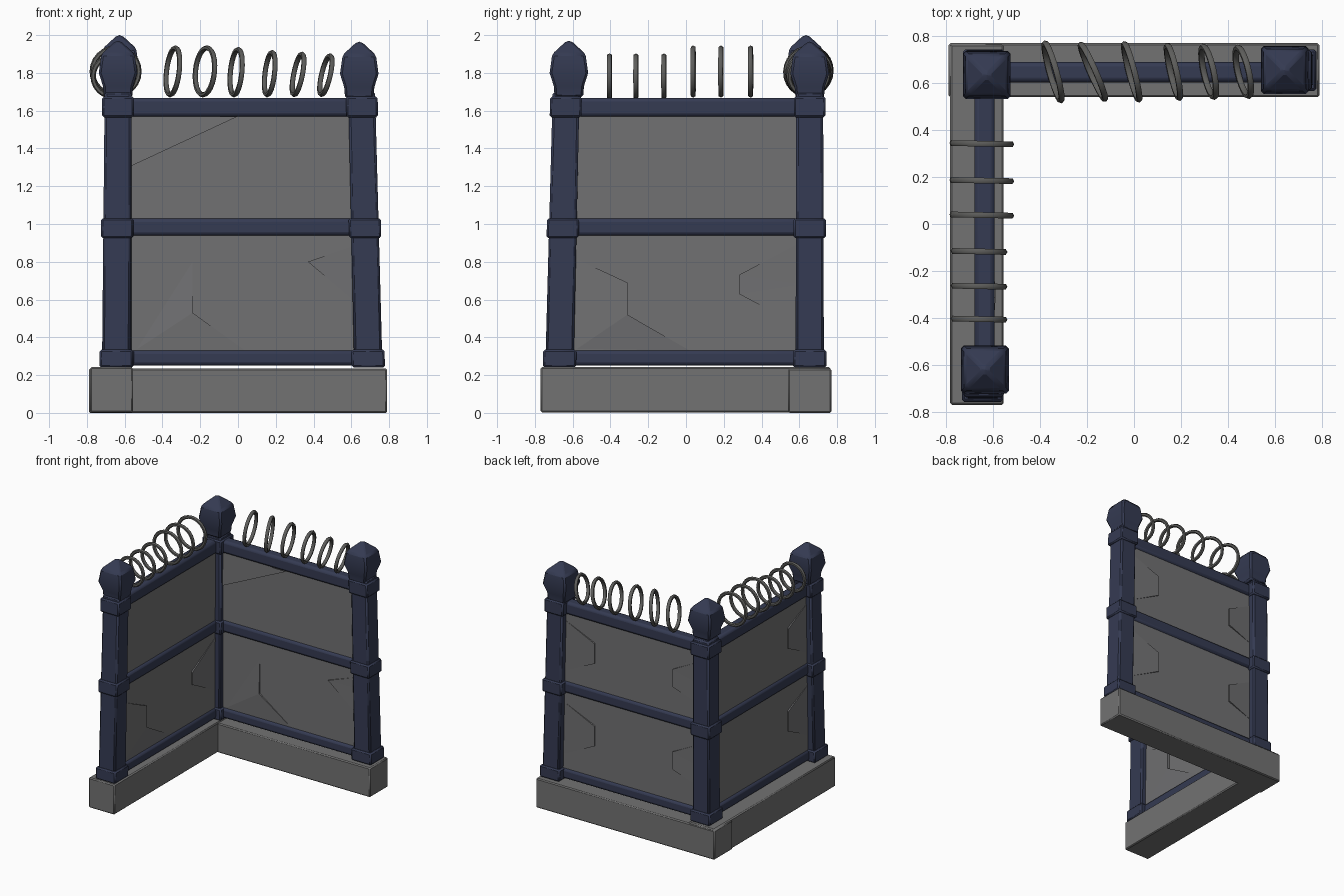
import bpy, bmesh, math
from mathutils import Vector

if "Cube" in bpy.data.objects:
    bpy.data.objects.remove(bpy.data.objects["Cube"], do_unlink=True)


def material(name, rgb):
    m = bpy.data.materials.new(name)
    m.use_nodes = True
    m.diffuse_color = (*rgb, 1)
    m.node_tree.nodes["Principled BSDF"].inputs["Base Color"].default_value = (*rgb, 1)
    return m


BLUE = material("navy_metal", (0.035, 0.043, 0.085))
STONE = material("base_stone", (0.17, 0.17, 0.17))
PANEL = material("panel_grey", (0.165, 0.165, 0.17))
WIRE = material("wire_grey", (0.11, 0.11, 0.105))


def finish(bm, name, mat, bevel=0, segments=1, smooth=True):
    bmesh.ops.recalc_face_normals(bm, faces=bm.faces)
    me = bpy.data.meshes.new(name)
    bm.to_mesh(me)
    bm.free()
    me.materials.append(mat)
    ob = bpy.data.objects.new(name, me)
    bpy.context.collection.objects.link(ob)
    if bevel:
        mod = ob.modifiers.new("soft_edges", "BEVEL")
        mod.width, mod.segments, mod.limit_method = bevel, segments, "ANGLE"
    if smooth:
        bpy.ops.object.select_all(action="DESELECT")
        ob.select_set(True)
        bpy.context.view_layer.objects.active = ob
        bpy.ops.object.shade_smooth_by_angle(angle=math.radians(35))
    return ob


def square_loft(name, sections, mat, bevel=0.012, segments=1):
    """Stack of rectangles, each (x, y, z, half x, half y)."""
    bm = bmesh.new()
    rings = []
    for x, y, z, hx, hy in sections:
        rings.append([bm.verts.new((x + sx * hx, y + sy * hy, z))
                      for sx, sy in ((-1, -1), (1, -1), (1, 1), (-1, 1))])
    for a, b in zip(rings, rings[1:]):
        for i in range(4):
            j = (i + 1) % 4
            bm.faces.new((a[i], a[j], b[j], b[i]))
    bm.faces.new(rings[0])
    bm.faces.new(rings[-1])
    return finish(bm, name, mat, bevel, segments)


def box(name, lo, hi, mat, bevel=0.008, segments=1):
    cx, cy = (lo[0] + hi[0]) / 2, (lo[1] + hi[1]) / 2
    hx, hy = (hi[0] - lo[0]) / 2, (hi[1] - lo[1]) / 2
    return square_loft(name, [(cx, cy, z, hx, hy) for z in (lo[2], hi[2])], mat, bevel, segments)


# Stone footing in an L
box("back_base", (-0.79, 0.54, 0), (0.79, 0.77, 0.235), STONE)
box("side_base", (-0.783, -0.77, 0.002), (-0.555, 0.765, 0.242), STONE)


# Posts leaning towards the corner, with collars and faceted caps
def post(name, bottom, top, cap, cap_top):
    def at(z):
        t = (z - 0.24) / 1.44
        return [b + (e - b) * t for b, e in zip(bottom, top)]
    square_loft(name + "_post", [(*at(z), z, h, h) for z, h in ((0.24, 0.075), (1.7, 0.071))], BLUE)
    for label, lo, hi, half in (("lower", 0.24, 0.335, 0.088),
                                ("middle", 0.925, 1.03, 0.085),
                                ("upper", 1.565, 1.675, 0.084)):
        square_loft(f"{name}_{label}_collar",
                    [(*at(z), z, half, half) for z in (lo, hi)], BLUE, 0.01)
    profile = ((-0.3, 0.075), (-0.24, 0.08), (-0.17, 0.102), (-0.07, 0.088), (0, 0.012))
    square_loft(name + "_cap", [(*cap, cap_top + dz, h, h) for dz, h in profile], BLUE, 0.02)


post("corner", (-0.64, 0.655), (-0.635, 0.655), (-0.627, 0.635), 2.0)
post("right_end", (0.69, 0.655), (0.655, 0.655), (0.642, 0.655), 1.965)
post("front_end", (-0.645, -0.67), (-0.635, -0.635), (-0.635, -0.62), 1.97)

# Rails along both walls
for label, lo, hi in (("lower", 0.25, 0.332), ("middle", 0.938, 1.03), ("upper", 1.568, 1.668)):
    box(f"back_{label}_rail", (-0.6, 0.603, lo), (0.65, 0.69, hi), BLUE, 0.02, 2)
    box(f"side_{label}_rail", (-0.68, -0.62, lo), (-0.593, 0.62, hi), BLUE, 0.02, 2)

# Wall panels, side edge following the leaning end posts
WALL = 0.028


def back_point(u, z, off):
    return Vector((u, 0.647 - off, z))


def side_point(u, z, off):
    return Vector((-0.637 + off, u, z))


def slab(name, place, near, far_low, far_high):
    bm = bmesh.new()
    corners = ((near, 0.29), (far_low, 0.29), (far_high, 1.62), (near, 1.62))
    faces = [[bm.verts.new(place(u, z, s * WALL)) for u, z in corners] for s in (-1, 1)]
    for f in faces:
        bm.faces.new(f)
    for i in range(4):
        j = (i + 1) % 4
        bm.faces.new((faces[0][i], faces[0][j], faces[1][j], faces[1][i]))
    finish(bm, name, PANEL, smooth=False)


slab("back_panel", back_point, -0.62, 0.68, 0.64)
slab("side_panel", side_point, 0.63, -0.66, -0.63)


# Cracks: shallow wedges, raised along the crack and fading into the panel
def chip(name, place, side, crack, border, rise=0.012):
    bm = bmesh.new()
    top = [bm.verts.new(place(u, z, side * (WALL + rise * (0 < i < len(crack) - 1 or len(crack) == 2))))
           for i, (u, z) in enumerate(crack)]
    foot = [bm.verts.new(place(u, z, side * (WALL - 0.004))) for u, z in crack]
    edge = bm.verts.new(place(*border, side * (WALL - 0.001)))
    for i in range(len(crack) - 1):
        bm.faces.new((edge, top[i], top[i + 1]))
        bm.faces.new((top[i], foot[i], foot[i + 1], top[i + 1]))
    finish(bm, name, PANEL, smooth=False)


chip("back_upper_crack", back_point, 1, [(-0.58, 1.3), (0.0, 1.57)], (-0.58, 1.57))
chip("back_lower_crack", back_point, 1, [(-0.24, 0.8), (-0.24, 0.53), (0.05, 0.32)], (-0.56, 0.32))
chip("back_edge_crack", back_point, 1, [(0.63, 0.89), (0.37, 0.8), (0.63, 0.58)], (0.63, 0.8))
chip("side_lower_crack", side_point, 1,
     [(-0.59, 0.82), (-0.31, 0.69), (-0.31, 0.52), (0.02, 0.33)], (-0.59, 0.33), 0.02)
chip("side_edge_crack", side_point, 1,
     [(0.6, 0.9), (0.28, 0.73), (0.28, 0.63), (0.6, 0.46)], (0.6, 0.68))
for i, z in enumerate((0.66, 1.32)):
    for label, place, s in (("back", back_point, 1), ("side", side_point, -1)):
        chip(f"{label}_outer_crack_{i}", place, -1,
             [(s * 0.61, z + 0.2), (s * 0.33, z + 0.08), (s * 0.33, z - 0.08), (s * 0.61, z - 0.22)],
             (s * 0.61, z))
    chip(f"back_outer_corner_crack_{i}", back_point, -1,
         [(-0.58, z + 0.17), (-0.36, z + 0.06), (-0.36, z - 0.08), (-0.58, z - 0.16)], (-0.58, z))


# Wire loops over both walls
def loop(name, centre, radius, axis):
    bpy.ops.mesh.primitive_torus_add(major_segments=24, minor_segments=6,
                                     major_radius=radius - 0.013, minor_radius=0.014)
    ob = bpy.context.object
    ob.name = name
    ob.location = centre
    ob.rotation_euler = Vector(axis).to_track_quat("Z", "Y").to_euler()
    ob.data.materials.append(WIRE)
    bpy.ops.object.shade_smooth_by_angle(angle=math.radians(60))


back_loops = ((-0.345, 0.138, 0.28, -0.12), (-0.175, 0.138, 0.44, -0.1), (-0.01, 0.134, 0.26, -0.1),
              (0.168, 0.126, 0.23, -0.12), (0.318, 0.122, 0.22, -0.2), (0.465, 0.118, 0.23, -0.23))
for i, (x, r, yaw, lean) in enumerate(back_loops):
    loop(f"back_wire_loop_{i}", (x, 0.648, 1.67 + r), r, (1, yaw, lean))
for i, y in enumerate((-0.405, -0.265, -0.117, 0.038, 0.185, 0.342)):
    r = 0.112 if i < 3 else 0.137
    loop(f"side_wire_loop_{i}", (-0.66 if i < 3 else -0.648, y, 1.67 + r), r + 0.008 * (i < 3), (0.02, 1, 0))
